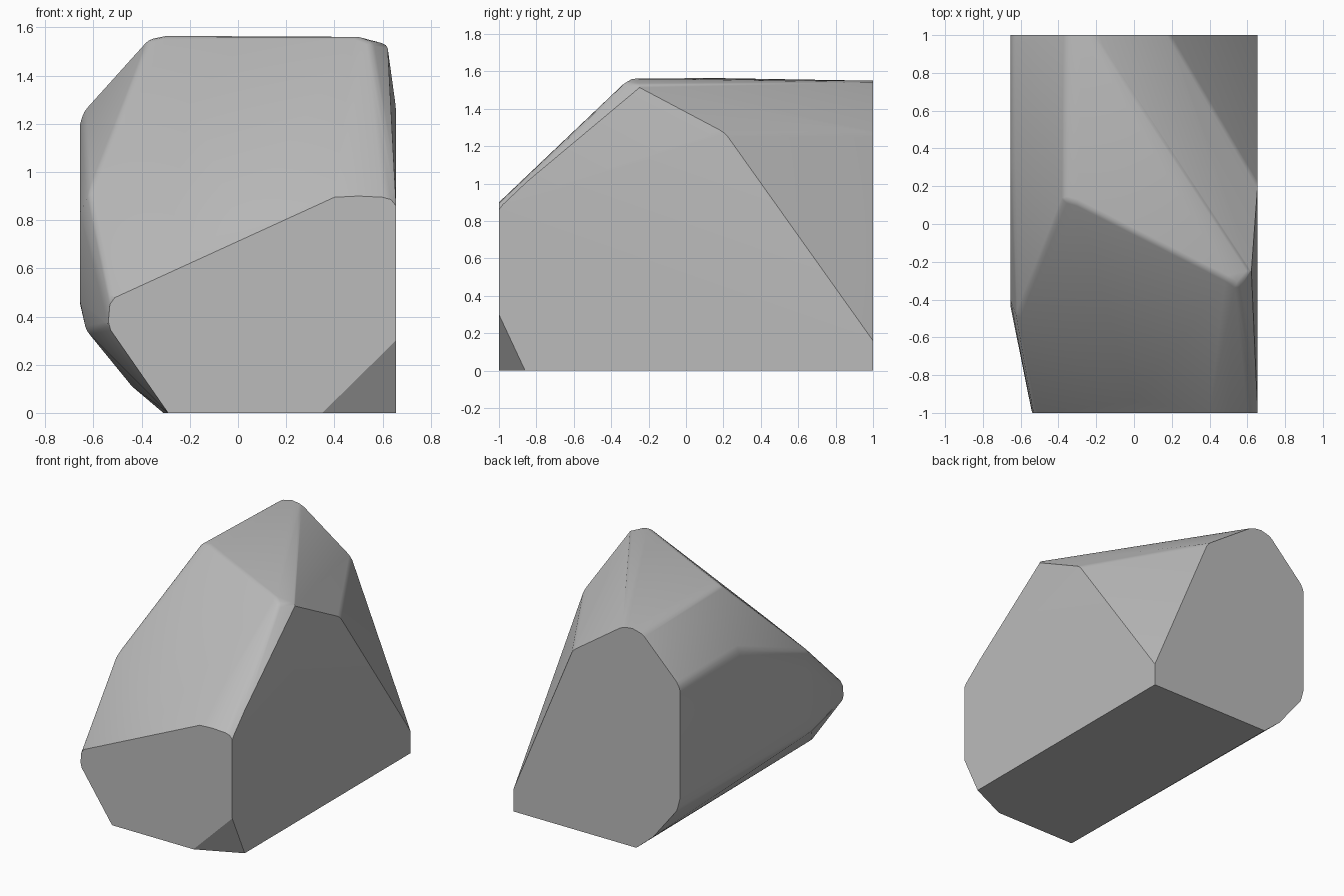
import bpy
import bmesh
import math

# Remove the default object only
default_object = bpy.data.objects.get("Cube")
if default_object:
    bpy.data.objects.remove(default_object)

RIGHT_WALL = 0.655


def make_material(name, colour):
    material = bpy.data.materials.new(name)
    material.use_nodes = True
    material.diffuse_color = colour
    shader = material.node_tree.nodes["Principled BSDF"]
    shader.inputs["Base Color"].default_value = colour
    shader.inputs["Roughness"].default_value = 0.9
    return material


# Outlines of the flat cut ends (x, z) and the flat cut side (y, z)
back_outline = [(0.19, 1.27), (-0.2, 1.54), (-0.28, 1.55), (-0.36, 1.53),
                (-0.64, 1.25), (-0.655, 1.2), (-0.655, 0.45),
                (-0.63, 0.35), (-0.44, 0.11), (-0.31, 0)]
front_outline = [(-0.53, 0.47), (-0.54, 0.36), (-0.29, 0), (0.35, 0),
                 (0.4, 0.895), (0.5, 0.9), (0.6, 0.895)]
side_outline = [(-1, 0.88), (-1, 0.3), (-0.86, 0), (1, 0), (1, 0.16), (0.21, 1.27)]

# Free corners of the weathered surface
crest = [(-0.37, 0.13, 1.55), (-0.3, 0.11, 1.565), (0.49, -0.29, 1.565),
         (0.55, -0.33, 1.54), (0.62, -0.25, 1.53)]
left_shoulder = [(-0.64, 0.33, 1.25), (-0.655, 0.33, 1.2), (-0.62, -0.49, 0.91),
                 (-0.655, -0.4, 0.83), (-0.655, -0.43, 0.46), (-0.63, -0.52, 0.34)]
front_lip = [(0, -0.94, 0.79)]

corners = [(x, 1, z) for x, z in back_outline]
corners += [(x, -1, z) for x, z in front_outline]
corners += [(RIGHT_WALL, y, z) for y, z in side_outline]
corners += crest + left_shoulder + front_lip

# Wrap the corners into one closed boulder
bm = bmesh.new()
for corner in corners:
    bm.verts.new(corner)
hull = bmesh.ops.convex_hull(bm, input=bm.verts)
unused = [v for v in bm.verts if not v.link_faces]
bmesh.ops.delete(bm, geom=unused, context="VERTS")
bmesh.ops.dissolve_limit(bm, angle_limit=math.radians(1),
                         verts=bm.verts, edges=bm.edges)


def is_cut_face(face):
    return max(face.normal.x, abs(face.normal.y), -face.normal.z) > 0.995


# Soften the worn edges, leaving the flat cuts crisp
worn_edges = [e for e in bm.edges
              if not any(is_cut_face(f) for f in e.link_faces)
              and e.calc_face_angle(0) > math.radians(18)]
bmesh.ops.bevel(bm, geom=worn_edges, offset=0.02, offset_type="OFFSET",
                segments=2, profile=0.5, affect="EDGES", clamp_overlap=True)
bmesh.ops.recalc_face_normals(bm, faces=bm.faces)

mesh = bpy.data.meshes.new("boulder")
bm.to_mesh(mesh)
bm.free()
boulder = bpy.data.objects.new("boulder", mesh)
bpy.context.collection.objects.link(boulder)
mesh.materials.append(make_material("stone grey", (0.5, 0.5, 0.5, 1)))

# Smooth rounded corners, sharp cuts
bpy.ops.object.select_all(action="DESELECT")
boulder.select_set(True)
bpy.context.view_layer.objects.active = boulder
bpy.ops.object.shade_smooth_by_angle(angle=math.radians(32))
